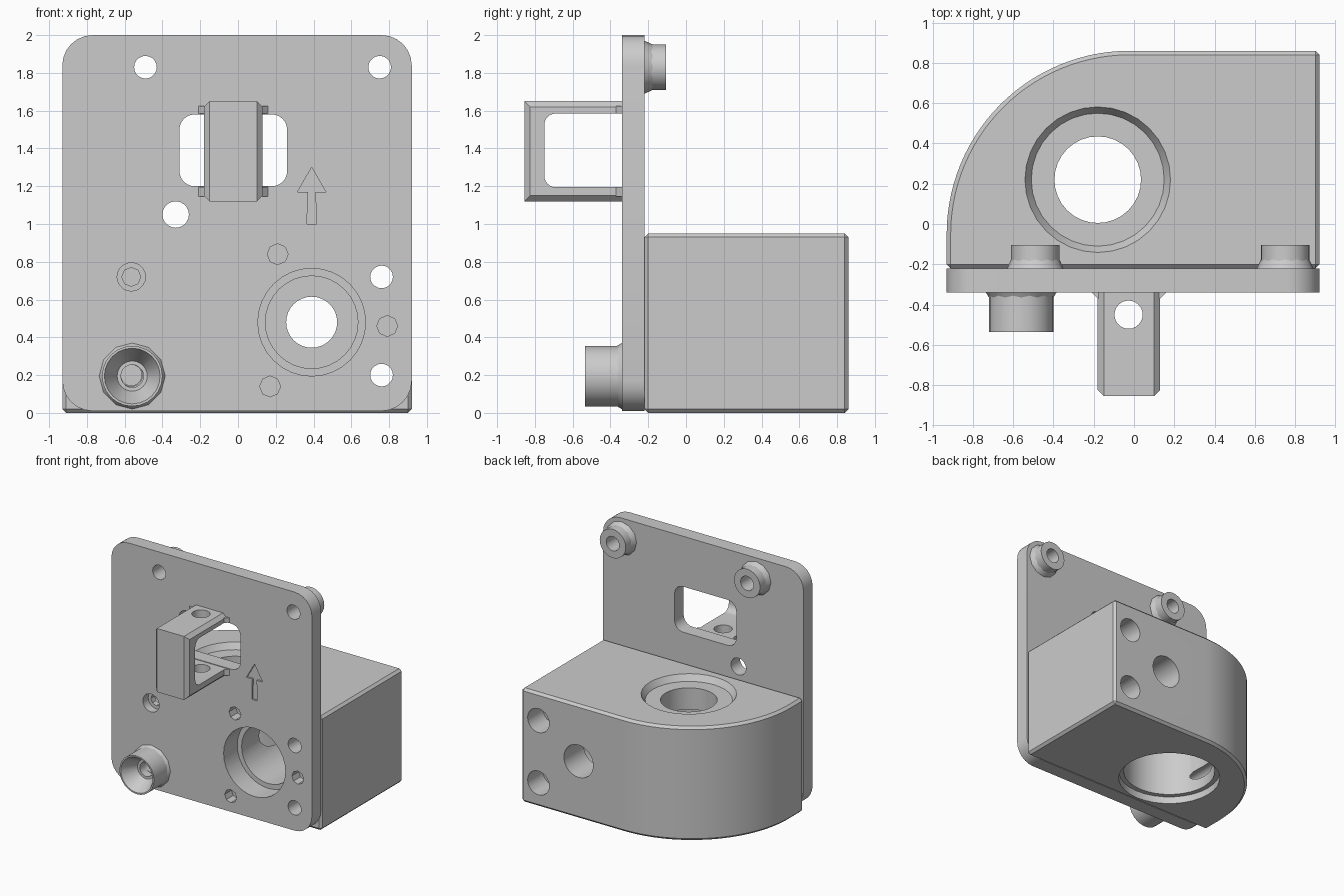
import bpy, bmesh
from math import sin, cos, pi, radians
from mathutils import Matrix, Vector

if "Cube" in bpy.data.objects:
    bpy.data.objects.remove(bpy.data.objects["Cube"])

grey = bpy.data.materials.new("machined grey")
grey.use_nodes = True
grey.diffuse_color = (0.6, 0.6, 0.6, 1)
grey.node_tree.nodes["Principled BSDF"].inputs["Base Color"].default_value = (0.6, 0.6, 0.6, 1)

FRONT, BACK = -0.34, -0.22      # faces of the mounting plate
REAR = 0.86                     # rear face of the housing


def make(name, bm):
    bmesh.ops.recalc_face_normals(bm, faces=bm.faces)
    mesh = bpy.data.meshes.new(name)
    bm.to_mesh(mesh)
    bm.free()
    mesh.materials.append(grey)
    ob = bpy.data.objects.new(name, mesh)
    bpy.context.collection.objects.link(ob)
    return ob


def rod(name, axis, a, b, start, end, r1, r2=None, sides=24):
    """Cylinder or cone along y at (x, z) or along z at (x, y)."""
    bm = bmesh.new()
    bmesh.ops.create_cone(bm, cap_ends=True, segments=sides, radius1=r1,
                          radius2=r1 if r2 is None else r2, depth=end - start)
    mid = (start + end) / 2
    if axis == "Y":
        m = Matrix.Translation((a, mid, b)) @ Matrix.Rotation(-pi / 2, 4, "X")
    else:
        m = Matrix.Translation((a, b, mid))
    bm.transform(m)
    return make(name, bm)


def prism(name, axis, points, start, end):
    """Extruded outline: xz along y, xy along z, or yz along x."""
    place = {"Y": lambda p, t: (p[0], t, p[1]),
             "Z": lambda p, t: (p[0], p[1], t),
             "X": lambda p, t: (t, p[0], p[1])}[axis]
    bm = bmesh.new()
    face = bm.faces.new([bm.verts.new(place(p, start)) for p in points])
    out = bmesh.ops.extrude_face_region(bm, geom=[face])
    shift = Vector(place((0, 0), end - start))
    bmesh.ops.translate(bm, vec=shift, verts=[v for v in out["geom"] if isinstance(v, bmesh.types.BMVert)])
    return make(name, bm)


def arc(cx, cy, r, a0, a1, n):
    return [(cx + r * cos(radians(a0 + (a1 - a0) * i / n)),
             cy + r * sin(radians(a0 + (a1 - a0) * i / n))) for i in range(n + 1)]


def rounded(x0, x1, z0, z1, r, n=6):
    corners = [(x1 - r, z1 - r), (x0 + r, z1 - r), (x0 + r, z0 + r), (x1 - r, z0 + r)]
    return [p for i, c in enumerate(corners) for p in arc(*c, r, i * 90, i * 90 + 90, n)]


def apply_mod(ob, kind, **settings):
    mod = ob.modifiers.new(kind.title(), kind)
    for key, value in settings.items():
        setattr(mod, key, value)
    bpy.ops.object.select_all(action="DESELECT")
    bpy.context.view_layer.objects.active = ob
    ob.select_set(True)
    bpy.ops.object.modifier_apply(modifier=mod.name)


def cut(ob, *cutters):
    for c in cutters:
        apply_mod(ob, "BOOLEAN", object=c, operation="DIFFERENCE", solver="EXACT")
        bpy.data.objects.remove(c)


def smooth(ob):
    bpy.ops.object.select_all(action="DESELECT")
    bpy.context.view_layer.objects.active = ob
    ob.select_set(True)
    bpy.ops.object.shade_smooth_by_angle(angle=radians(30))


def hole(x, z, start, end, r, r2=None, sides=20):
    return rod("cutter", "Y", x, z, start, end, r, r2, sides)


SHAFT = (0.39, 0.48)                        # horizontal bore, x and z
WHEEL = (-0.18, 0.22)                       # vertical bore, x and y
FIXINGS = [(0.76, 0.2), (0.76, 0.72)]       # bolts right through the housing
PILOTS = [(0.21, 0.84), (0.79, 0.46), (0.17, 0.14)]
BOSSES = [(-0.49, 1.83), (0.75, 1.83)]

# Mounting plate with its window, holes and engraved arrow
plate = prism("mounting_plate", "Y", rounded(-0.93, 0.92, 0.01, 2, 0.16), FRONT, BACK)
cut(plate, prism("cutter", "Y", rounded(-0.31, 0.26, 1.2, 1.58, 0.08), -0.5, 0))
cut(plate, hole(*SHAFT, -0.5, 0, 0.285, sides=32))
for x, z in FIXINGS + BOSSES:
    cut(plate, hole(x, z, -0.5, 0, 0.06))
cut(plate, hole(-0.33, 1.05, -0.5, 0, 0.07))
for x, z in PILOTS:
    cut(plate, hole(x, z, -0.5, -0.25, 0.055, sides=8))
cut(plate, hole(-0.565, 0.72, -0.5, -0.27, 0.075), hole(-0.565, 0.72, -0.5, 0, 0.05, sides=8))
cut(plate, hole(-0.565, 0.2, -0.5, 0, 0.06))
arrow = [(0.365, 1.0), (0.415, 1.0), (0.41, 1.17), (0.465, 1.17),
         (0.39, 1.3), (0.315, 1.17), (0.37, 1.17)]
cut(plate, prism("cutter", "Y", arrow, -0.4, -0.325))
smooth(plate)

# Gear housing: block with one large rounded corner
outline = [(-0.93, BACK), (0.92, BACK), (0.92, REAR)] + arc(-0.02, -0.05, 0.91, 90, 180, 28)
housing = prism("gear_housing", "Z", outline, 0, 0.95)
apply_mod(housing, "BEVEL", width=0.02, segments=1, limit_method="ANGLE", angle_limit=radians(40))
# vertical bore: wide below, narrow collar and chamfered recess on top
for start, end, r1, r2 in [(-0.1, 0.06, 0.4, 0.4), (-0.1, 0.72, 0.36, 0.36),
                           (0.5, 1.1, 0.215, 0.215), (0.9, 0.951, 0.33, 0.362)]:
    cut(housing, rod("cutter", "Z", *WHEEL, start, end, r1, r2, 32))
# horizontal bore, stepped down to the rear
for end, r in [(-0.16, 0.285), (0.6, 0.245), (1, 0.135)]:
    cut(housing, hole(*SHAFT, -0.4, end, r, sides=32))
for x, z in FIXINGS:
    cut(housing, hole(x, z, -0.4, 1, 0.06), hole(x, z, 0.66, 1, 0.1))
for z in (0.2, 0.72):
    cut(housing, hole(-0.565, z, -0.4, 0.4, 0.055))
smooth(housing)

# Handle: bracket standing out from the window
handle = prism("handle", "X", [(-0.855, 1.12), (FRONT, 1.12), (FRONT, 1.65), (-0.855, 1.65)], -0.18, 0.13)
bm = bmesh.new()
bm.from_mesh(handle.data)
edges = []
for e in bm.edges:
    d = (e.verts[0].co - e.verts[1].co).normalized()
    at_tip = all(v.co.y < -0.8 for v in e.verts)
    if abs(d.y) > 0.9 or (abs(d.z) > 0.9 and at_tip):
        edges.append(e)
bmesh.ops.bevel(bm, geom=edges, offset=0.03, segments=1, affect="EDGES")
bm.to_mesh(handle.data)
bm.free()
cut(handle, prism("cutter", "X", rounded(-0.75, -0.1, 1.195, 1.585, 0.06), -0.5, 0.5))
cut(handle, rod("cutter", "Z", -0.027, -0.45, 1, 1.8, 0.07))
smooth(handle)

# Small feet where the handle arms meet the plate
for name, z0, z1 in [("handle_foot_top", 1.585, 1.625), ("handle_foot_bottom", 1.145, 1.195)]:
    prism(name, "Z", [(-0.21, FRONT), (-0.18, -0.37), (0.13, -0.37), (0.16, FRONT)], z0, z1)

# Threaded bosses on the back of the plate
for side, (x, z) in zip(("right", "left"), BOSSES):
    boss = rod("back_boss_" + side, "Y", x, z, BACK, -0.105, 0.12)
    flare = rod("boss_flare_" + side, "Y", x, z, BACK, -0.175, 0.14, 0.12, 12)
    cut(boss, hole(x, z, -0.4, 0, 0.06))
    cut(flare, hole(x, z, -0.4, 0, 0.06))
    smooth(boss)
    smooth(flare)

# Funnel-shaped collar on the front
collar = rod("front_collar", "Y", -0.56, 0.195, -0.535, FRONT, 0.16)
cut(collar, hole(-0.56, 0.195, -0.536, -0.41, 0.148, 0.08, 24), hole(-0.56, 0.195, -0.6, -0.2, 0.06))
smooth(collar)
base = rod("collar_flare", "Y", -0.56, 0.195, -0.365, FRONT, 0.16, 0.175, 12)
cut(base, hole(-0.56, 0.195, -0.6, -0.2, 0.06))
smooth(base)
